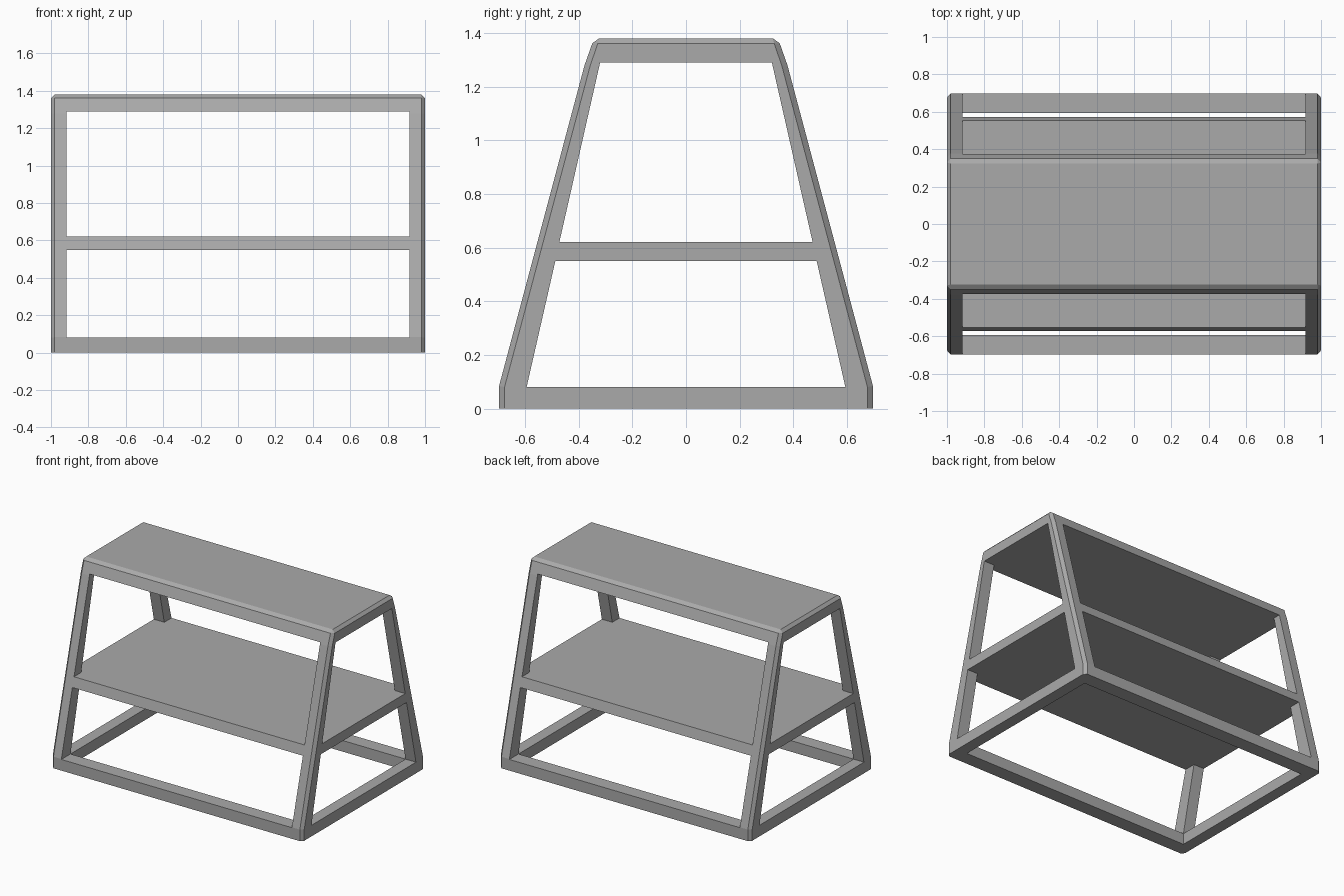
import bpy
import bmesh

default = bpy.data.objects.get("Cube")
if default:
    bpy.data.objects.remove(default, do_unlink=True)

grey = bpy.data.materials.new("plain_grey")
grey.use_nodes = True
colour = (0.4, 0.4, 0.4, 1)
grey.diffuse_color = colour
grey.node_tree.nodes["Principled BSDF"].inputs["Base Color"].default_value = colour


def mirrored(half):
    """Close a right-hand (y, z) profile by mirroring it across y = 0."""
    return half + [(-y, z) for y, z in reversed(half)]


def loft(name, sections):
    """Skin a list of (x, profile) sections into a closed solid."""
    bm = bmesh.new()
    rings = [[bm.verts.new((x, y, z)) for y, z in profile] for x, profile in sections]
    count = len(rings[0])
    for a, b in zip(rings, rings[1:]):
        for i in range(count):
            j = (i + 1) % count
            bm.faces.new((a[i], a[j], b[j], b[i]))
    bm.faces.new(rings[0])
    bm.faces.new(rings[-1])
    bmesh.ops.remove_doubles(bm, verts=bm.verts, dist=0.0005)
    bmesh.ops.recalc_face_normals(bm, faces=bm.faces)
    mesh = bpy.data.meshes.new(name)
    bm.to_mesh(mesh)
    bm.free()
    mesh.materials.append(grey)
    obj = bpy.data.objects.new(name, mesh)
    bpy.context.collection.objects.link(obj)
    return obj


def prism(name, half_width, half):
    profile = mirrored(half)
    return loft(name, [(-half_width, profile), (half_width, profile)])


# Tapered body with chamfered ends
outer = mirrored([(0.697, 0), (0.697, 0.083), (0.378, 1.28), (0.349, 1.362), (0.323, 1.38)])
inset = mirrored([(0.676, 0), (0.676, 0.081), (0.357, 1.278), (0.329, 1.36), (0.329, 1.36)])
body = loft("shelf_stand", [(-1, inset), (-0.98, outer), (0.98, outer), (1, inset)])

# Openings: each bay is cut through the sides and through the front
INNER_X = 0.917
bays = {"lower": (0.08, 0.594, 0.55, 0.487), "upper": (0.62, 0.472, 1.29, 0.32)}
cutters = []
for bay, (z0, y0, z1, y1) in bays.items():
    cutters.append(prism(bay + "_side_cutter", 1.2, [(y0, z0), (y1, z1)]))
    cutters.append(prism(bay + "_front_cutter", INNER_X, [(1, z0), (1, z1)]))

# Open floor inside the base rails
cutters.append(prism("floor_cutter", INNER_X, [(0.594, -0.2), (0.594, 0.3)]))

bpy.context.view_layer.objects.active = body
for cutter in cutters:
    cutter.hide_render = True
    mod = body.modifiers.new(cutter.name, "BOOLEAN")
    mod.operation = "DIFFERENCE"
    mod.solver = "EXACT"
    mod.object = cutter
    bpy.ops.object.modifier_apply(modifier=mod.name)
    bpy.data.objects.remove(cutter, do_unlink=True)
